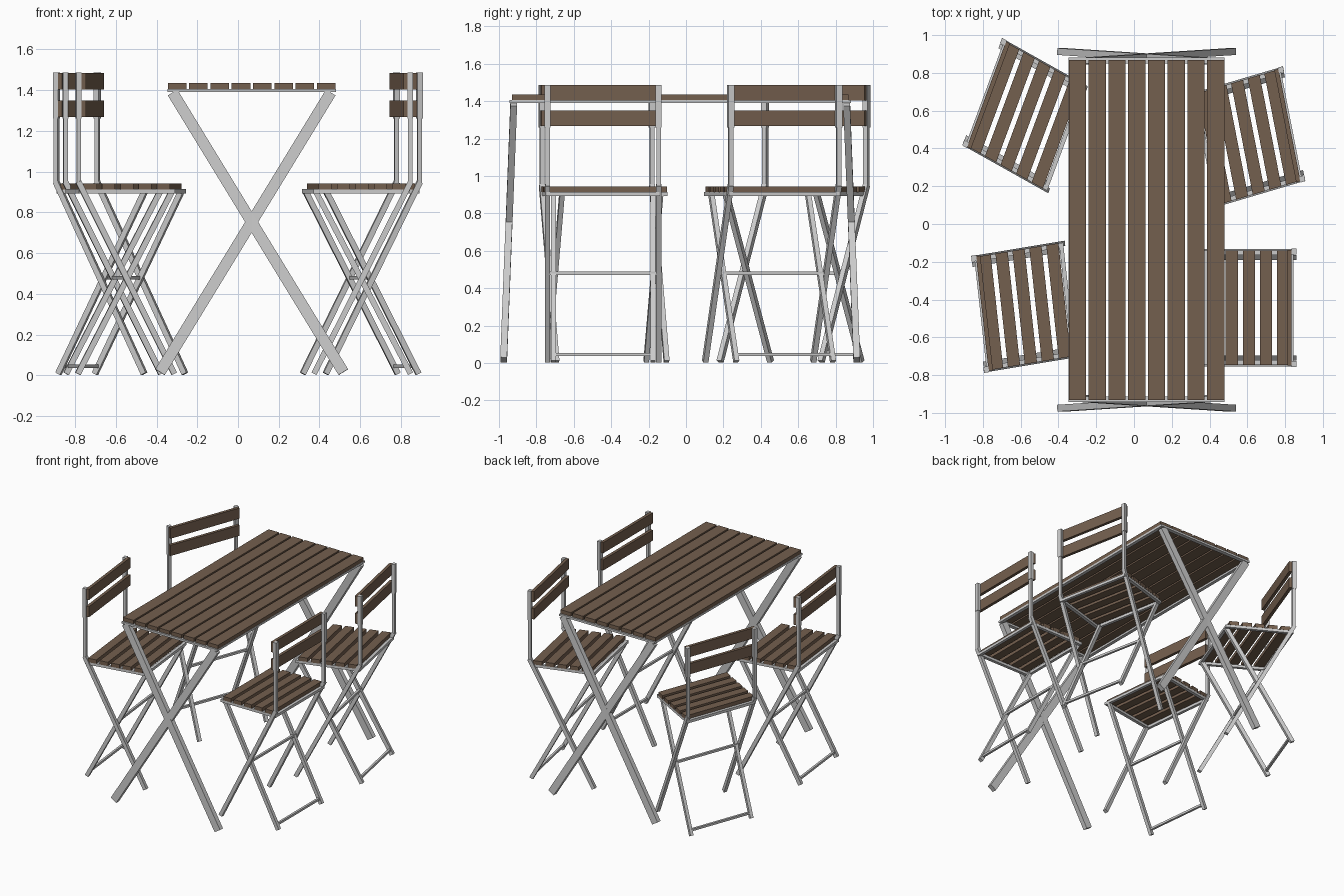
import bpy, bmesh, math
from mathutils import Vector, Matrix

if "Cube" in bpy.data.objects:
    bpy.data.objects.remove(bpy.data.objects["Cube"])


def material(name, col):
    m = bpy.data.materials.new(name)
    m.diffuse_color = (*col, 1)
    m.use_nodes = True
    m.node_tree.nodes["Principled BSDF"].inputs["Base Color"].default_value = m.diffuse_color
    return m


WOOD = material("brown wood", (0.175, 0.115, 0.077))
METAL = material("light grey metal", (0.6, 0.6, 0.6))


def box(bm, x, y, z):
    """Box from (min, max) ranges."""
    m = Matrix.Translation(((x[0] + x[1]) / 2, (y[0] + y[1]) / 2, (z[0] + z[1]) / 2))
    bmesh.ops.create_cube(bm, size=1, matrix=m @ Matrix.Diagonal(
        (x[1] - x[0], y[1] - y[0], z[1] - z[0], 1)))


def bar(bm, a, b, w, t, side=(0, 1, 0)):
    """Bar from a to b, thickness t along side, width w across it."""
    a, b = Vector(a), Vector(b)
    d = (b - a).normalized()
    u = d.cross(Vector(side)).normalized()
    v = u.cross(d)
    rot = Matrix((u, v, d)).transposed().to_4x4()
    bmesh.ops.create_cube(bm, size=1, matrix=Matrix.Translation((a + b) / 2) @ rot
                          @ Matrix.Diagonal((w, t, (b - a).length, 1)))


def finish(bm, name, mat, xf):
    bm.transform(xf)
    bmesh.ops.recalc_face_normals(bm, faces=bm.faces)
    me = bpy.data.meshes.new(name)
    bm.to_mesh(me)
    bm.free()
    me.materials.append(mat)
    bpy.context.collection.objects.link(bpy.data.objects.new(name, me))


# ---------- table ----------
T = Matrix.Translation((0.067, -0.031, 0))
bm = bmesh.new()
for i in range(8):
    c = (i - 3.5) * 0.1045
    box(bm, (c - 0.0455, c + 0.0455), (-0.90, 0.90), (1.405, 1.435))
finish(bm, "table_top_slats", WOOD, T)

# thin rim under the slats
bm = bmesh.new()
for s in (-1, 1):
    box(bm, (s * 0.4 - 0.013, s * 0.4 + 0.013), (-0.91, 0.91), (1.39, 1.406))
    box(bm, (-0.413, 0.413), (s * 0.897 - 0.015, s * 0.897 + 0.015), (1.39, 1.406))
finish(bm, "table_frame", METAL, T)

# crossed legs leaning outwards at each end
bm = bmesh.new()
for e in (-1, 1):
    for s in (-1, 1):
        bar(bm, (s * 0.45, e * 0.944, 0.016), (-s * 0.388, e * 0.89, 1.388), 0.055, 0.036)
finish(bm, "table_legs", METAL, T)


# ---------- folding chair: origin at the back posts, back towards +x ----------
def chair(n, x, y, deg):
    k = 1.23  # chairs are stretched along world y
    S = Matrix.Diagonal((1, k, 1, 1))
    xf = (Matrix.Translation((x, y, 0)) @ S
          @ Matrix.Rotation(math.radians(deg), 4, 'Z') @ S.inverted())

    # seat slats
    bm = bmesh.new()
    for i in range(5):
        x0 = -0.45 + i * 0.0905
        box(bm, (x0, x0 + 0.065), (-0.303, 0.303), (0.913, 0.943))
    finish(bm, f"chair_{n}_seat_slats", WOOD, xf)

    # backrest slats
    bm = bmesh.new()
    for z in (1.267, 1.402):
        box(bm, (-0.033, -0.01), (-0.306, 0.306), (z, z + 0.083))
    finish(bm, f"chair_{n}_back_slats", WOOD, xf)

    # seat frame
    bm = bmesh.new()
    for s in (-1, 1):
        box(bm, (-0.475, 0.0), (s * 0.29 - 0.012, s * 0.29 + 0.012), (0.893, 0.914))
    box(bm, (-0.475, -0.453), (-0.302, 0.302), (0.893, 0.914))
    box(bm, (-0.022, 0.0), (-0.302, 0.302), (0.893, 0.914))
    finish(bm, f"chair_{n}_seat_frame", METAL, xf)

    # bent posts running down to the front feet, and inner crossed legs
    bm = bmesh.new()
    for s in (-1, 1):
        p = s * 0.297
        box(bm, (-0.010, 0.012), (p - 0.012, p + 0.012), (0.94, 1.28))
        box(bm, (-0.012, 0.015), (p - 0.016, p + 0.016), (1.26, 1.487))
        bar(bm, (0.003, p, 0.95), (-0.472, p, 0.008), 0.028, 0.028)
        q = s * 0.266
        bar(bm, (-0.462, q, 0.9), (0.002, q, 0.008), 0.028, 0.026)
    finish(bm, f"chair_{n}_posts_and_legs", METAL, xf)

    # cross bars at the leg crossing and between the back feet
    bm = bmesh.new()
    bar(bm, (-0.236, -0.29, 0.48), (-0.236, 0.29, 0.48), 0.017, 0.017, (0, 0, 1))
    bar(bm, (-0.014, -0.27, 0.045), (-0.014, 0.27, 0.045), 0.017, 0.017, (0, 0, 1))
    finish(bm, f"chair_{n}_cross_bars", METAL, xf)


chair(1, 0.845, -0.443, 0)
chair(2, 0.833, 0.527, 13.5)
chair(3, -0.79, 0.693, 180 - 24.5)
chair(4, -0.813, -0.476, 180 + 7.7)
